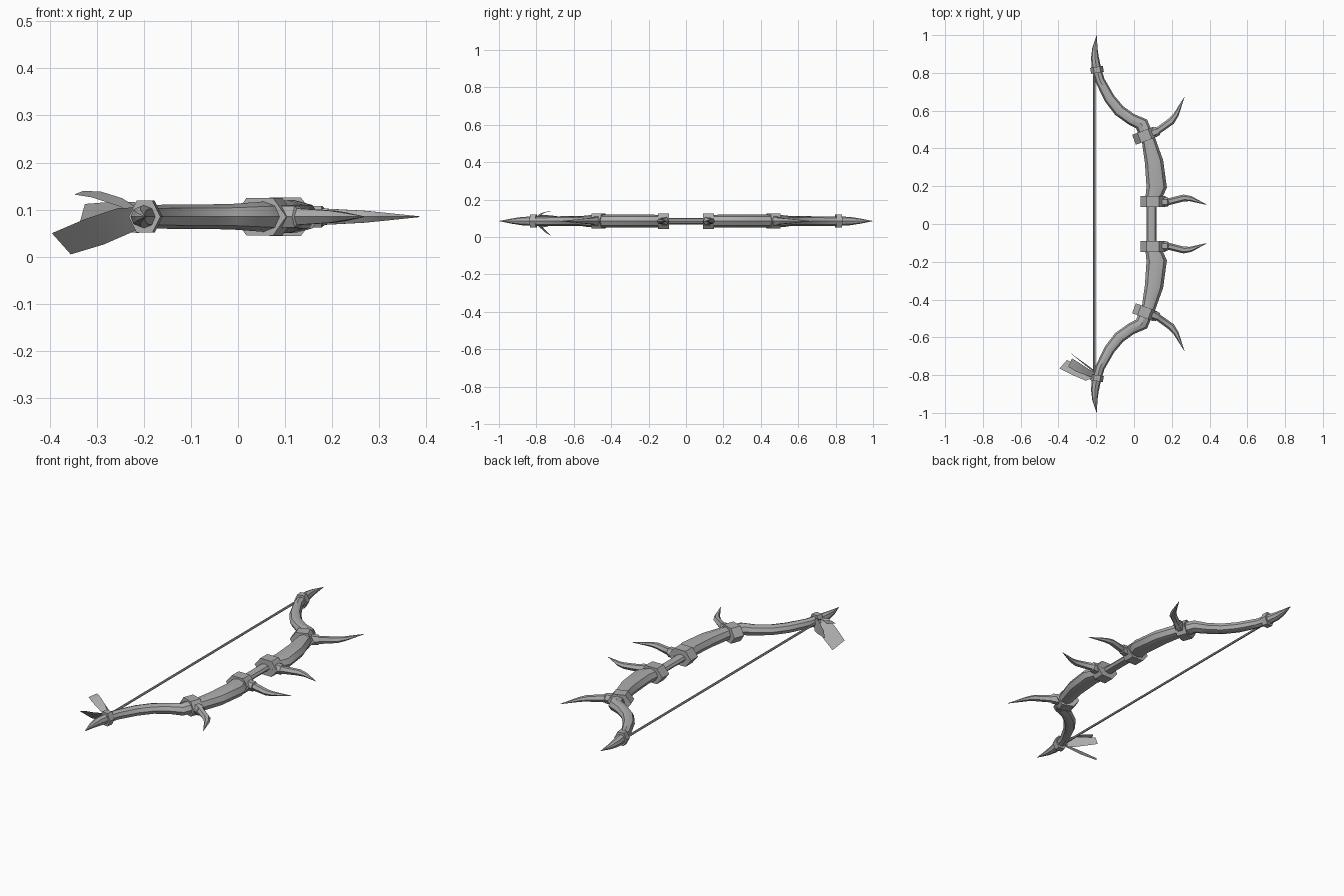
import bpy, bmesh, math
from mathutils import Vector

ZC = 0.085  # height of the bow's flat plane

grey = bpy.data.materials.new("bone grey")
grey.diffuse_color = (0.42, 0.42, 0.42, 1)


def finish(name, bm, angle=40):
    bmesh.ops.recalc_face_normals(bm, faces=bm.faces)
    mesh = bpy.data.meshes.new(name)
    bm.to_mesh(mesh)
    bm.free()
    mesh.materials.append(grey)
    ob = bpy.data.objects.new(name, mesh)
    bpy.context.collection.objects.link(ob)
    bpy.ops.object.select_all(action='DESELECT')
    ob.select_set(True)
    bpy.context.view_layer.objects.active = ob
    bpy.ops.object.shade_smooth_by_angle(angle=math.radians(angle))
    return ob


def loft(name, stations, sides, side=1, angle=40):
    """Tube through (x, y, half width, half height) stations in the bow plane."""
    bm = bmesh.new()
    pts = [Vector((s[0], s[1] * side, 0)) for s in stations]
    rings = []
    for i, (p, s) in enumerate(zip(pts, stations)):
        t = (pts[min(i + 1, len(pts) - 1)] - pts[max(i - 1, 0)]).normalized()
        across = Vector((t.y, -t.x, 0))
        ring = []
        for k in range(sides):
            a = 2 * math.pi * k / sides
            ring.append(bm.verts.new(p + across * s[2] * math.cos(a)
                                     + Vector((0, 0, ZC + s[3] * math.sin(a)))))
        rings.append(ring)
    for r0, r1 in zip(rings, rings[1:]):
        for k in range(sides):
            j = (k + 1) % sides
            bm.faces.new((r0[k], r0[j], r1[j], r1[k]))
    bm.faces.new(rings[0])
    bm.faces.new(rings[-1])
    return finish(name, bm, angle)


def collar(name, x, y, turn, half_w, half_h, length, side):
    """Six-sided band around the limb, turned to follow it."""
    d = Vector((-math.sin(turn), math.cos(turn))) * length / 2
    h = half_h / math.sin(math.pi / 3)
    loft(name, [(x - d.x, y - d.y, half_w, h),
                (x + d.x, y + d.y, half_w, h)], 6, side, 20)


# slim handle between the inner collars
loft("grip", [(0.093, -0.13, 0.028, 0.018), (0.093, 0, 0.026, 0.017),
              (0.093, 0.13, 0.028, 0.018)], 8)

limb = [(0.098, 0.12, 0.040, 0.032), (0.120, 0.195, 0.054, 0.035),
        (0.106, 0.33, 0.049, 0.035), (0.078, 0.44, 0.037, 0.034),
        (0.040, 0.53, 0.037, 0.031), (-0.015, 0.555, 0.031, 0.027),
        (-0.078, 0.60, 0.031, 0.026), (-0.130, 0.665, 0.029, 0.026),
        (-0.180, 0.76, 0.025, 0.025), (-0.198, 0.82, 0.025, 0.025),
        (-0.207, 0.88, 0.021, 0.022), (-0.207, 0.93, 0.014, 0.014),
        (-0.198, 0.998, 0.001, 0.001)]

inner_spike = [(0.10, 0.115, 0.027, 0.028), (0.178, 0.117, 0.025, 0.026),
               (0.182, 0.118, 0.018, 0.020), (0.265, 0.138, 0.018, 0.015),
               (0.30, 0.134, 0.014, 0.011), (0.385, 0.102, 0.001, 0.001)]
outer_spike = [(0.06, 0.465, 0.027, 0.028), (0.125, 0.492, 0.025, 0.026),
               (0.130, 0.496, 0.018, 0.020), (0.198, 0.545, 0.019, 0.015),
               (0.222, 0.577, 0.014, 0.011), (0.267, 0.672, 0.001, 0.001)]

# both halves of the bow
for side, end in ((1, "back"), (-1, "front")):
    loft(f"{end}_limb", limb, 8, side)
    collar(f"{end}_inner_collar", 0.100, 0.120, 0, 0.066, 0.041, 0.058, side)
    collar(f"{end}_outer_collar", 0.056, 0.467, 0.36, 0.060, 0.040, 0.056, side)
    collar(f"{end}_tip_collar", -0.196, 0.816, 0.15, 0.034, 0.034, 0.032, side)
    loft(f"{end}_inner_spike", inner_spike, 6, side)
    loft(f"{end}_outer_spike", outer_spike, 6, side)

# bow string
loft("string", [(-0.21, -0.81, 0.006, 0.006), (-0.21, 0.81, 0.006, 0.006)], 6)


def feather(name, edge_a, edge_b):
    """Bent strip between two matching edges, root to tip."""
    bm = bmesh.new()
    a = [bm.verts.new(p) for p in edge_a]
    b = [bm.verts.new(p) for p in edge_b]
    for i in range(len(a) - 1):
        bm.faces.new((a[i], a[i + 1], b[i + 1], b[i]))
    finish(name, bm)


# three feathers tied at the front tip
feather("lower_feather",
        [(-0.21, -0.81, 0.105), (-0.255, -0.83, 0.103), (-0.325, -0.80, 0.080), (-0.395, -0.765, 0.050)],
        [(-0.21, -0.79, 0.060), (-0.230, -0.78, 0.050), (-0.285, -0.755, 0.026), (-0.355, -0.720, 0.005)])
feather("upper_feather",
        [(-0.21, -0.815, 0.09), (-0.255, -0.80, 0.108), (-0.31, -0.78, 0.126), (-0.348, -0.755, 0.132)],
        [(-0.21, -0.785, 0.10), (-0.245, -0.765, 0.124), (-0.29, -0.735, 0.138), (-0.328, -0.712, 0.140)])
feather("back_feather",
        [(-0.21, -0.785, 0.115), (-0.25, -0.755, 0.118), (-0.325, -0.690, 0.112)],
        [(-0.21, -0.775, 0.050), (-0.25, -0.745, 0.055), (-0.335, -0.685, 0.076)])
